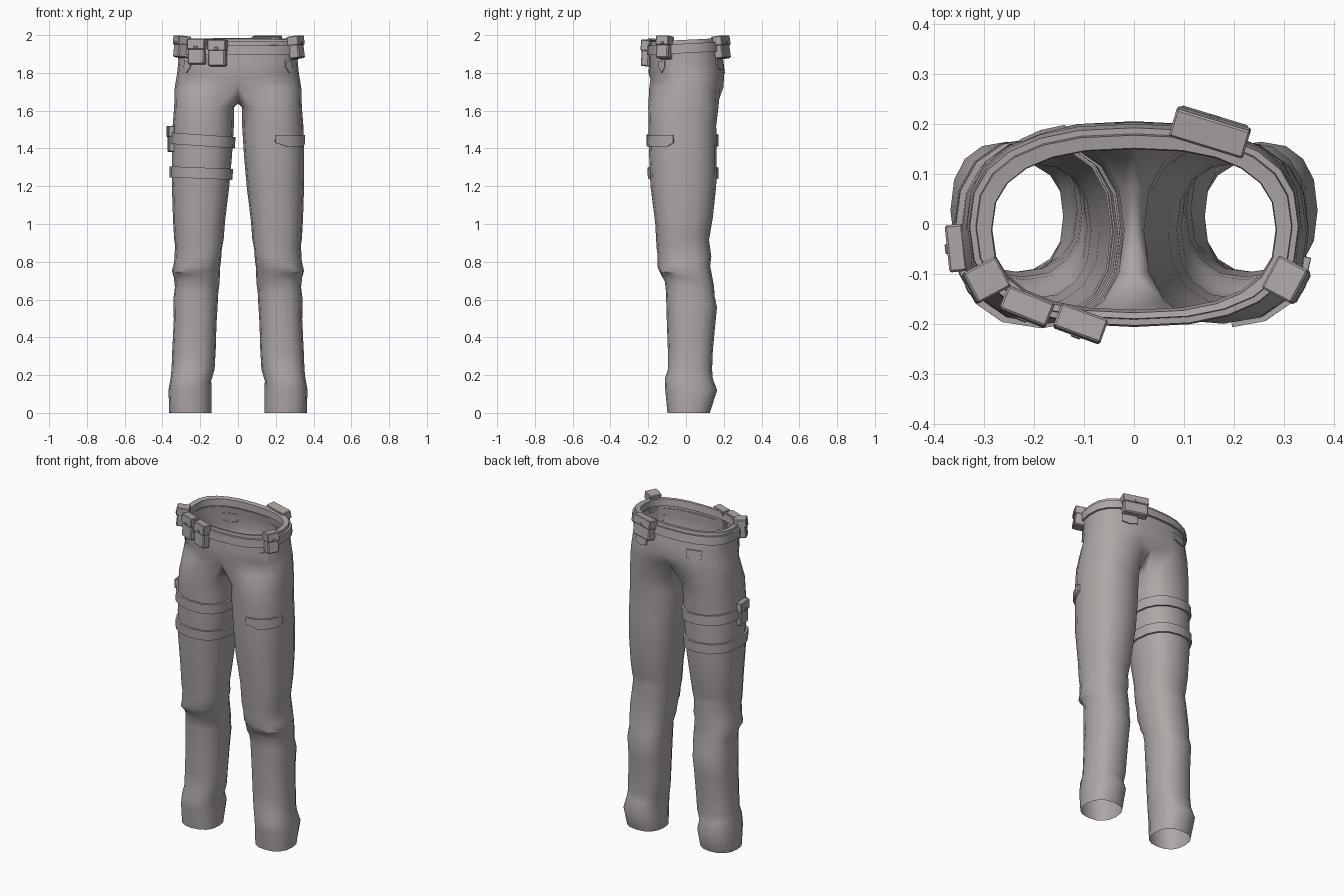
import bpy, bmesh, math
from mathutils import Matrix, Vector

if "Cube" in bpy.data.objects:
    bpy.data.objects.remove(bpy.data.objects["Cube"])

cloth = bpy.data.materials.new("warm grey cloth")
cloth.diffuse_color = (0.42, 0.385, 0.38, 1)
cloth.use_nodes = True
cloth.node_tree.nodes["Principled BSDF"].inputs["Base Color"].default_value = cloth.diffuse_color

# z, inner x, outer x, front y, back y, slope of the ring towards the outside, towards the back
LEG = [
    (1.62, .020, .338, -.200, .172, 0, 0), (1.52, .022, .346, -.198, .160, 0, 0),
    (1.36, .032, .350, -.195, .162, 0, 0), (1.20, .046, .350, -.188, .160, 0, 0),
    (1.02, .068, .344, -.163, .142, 0, .1), (.92, .076, .338, -.156, .130, 0, .3),
    (.875, .086, .333, -.150, .122, .1, .3), (.80, .090, .338, -.150, .134, 0, .2),
    (.765, .094, .350, -.142, .128, -.1, .1), (.70, .098, .340, -.130, .148, .15, -.2),
    (.655, .104, .334, -.112, .152, .1, -.3), (.60, .106, .342, -.106, .164, 0, -.3),
    (.48, .114, .340, -.102, .155, .1, -.1), (.33, .118, .348, -.096, .142, 0, 0),
    (.23, .124, .352, -.096, .138, 0, 0), (.18, .142, .356, -.112, .142, .1, 0),
    (.12, .140, .368, -.110, .165, 0, 0), (0, .140, .364, -.098, .126, 0, 0)]
# z, half width, front y, back y
HIP = [(1.975, .316, -.190, .178), (1.92, .320, -.194, .186), (1.86, .316, -.196, .197),
       (1.80, .322, -.198, .206), (1.765, .328, -.194, .206), (1.72, .335, -.200, .203)]


def spow(v, p):
    return math.copysign(abs(v) ** p, v)


def row_at(table, z):
    for a, b in zip(table, table[1:]):
        if a[0] >= z >= b[0]:
            t = (a[0] - z) / (a[0] - b[0])
            return [u + (v - u) * t for u, v in zip(a, b)]
    return table[0] if z > table[0][0] else table[-1]


def leg_pt(row, deg, off=0.0):
    z, xi, xo, yf, yb, sx, sy = row
    c, s = math.cos(math.radians(deg)), math.sin(math.radians(deg))
    dx = ((xo - xi) / 2 + off) * spow(c, .84)
    dy = ((yb - yf) / 2 + off) * spow(s, .84)
    return Vector(((xi + xo) / 2 + dx, (yf + yb) / 2 + dy, z + sx * dx + sy * dy))


def hip_pt(row, deg, off=0.0):
    z, a, yf, yb = row
    c, s = math.cos(math.radians(deg)), math.sin(math.radians(deg))
    y = (yf + yb) / 2 + ((yb - yf) / 2 + off) * spow(s, .8)
    lift = .05 * y if z > 1.85 else 0
    return Vector(((a + off) * spow(c, .8), y, z + lift))


def finish(name, bm, angle=40):
    bmesh.ops.recalc_face_normals(bm, faces=bm.faces)
    me = bpy.data.meshes.new(name)
    bm.to_mesh(me)
    bm.free()
    me.materials.append(cloth)
    ob = bpy.data.objects.new(name, me)
    bpy.context.collection.objects.link(ob)
    bpy.context.view_layer.objects.active = ob
    ob.select_set(True)
    bpy.ops.object.shade_smooth_by_angle(angle=math.radians(angle))
    ob.select_set(False)
    return ob


def loft(bm, rings, closed):
    vs = [[bm.verts.new(p) for p in r] for r in rings]
    for a, b in zip(vs, vs[1:]):
        n = len(a)
        for i in range(n if closed else n - 1):
            j = (i + 1) % n
            bm.faces.new((a[i], a[j], b[j], b[i]))
    return vs


# Trousers: half hips and one leg joined at the crotch seam, then mirrored
bm = bmesh.new()
half = [-90 + 15 * i for i in range(13)]
lip = [(1.93, .284, -.172, .150), (1.972, .286, -.178, .152)]
rings = [[hip_pt(r, d) for d in half] for r in lip + HIP]
rings[-2][0].y, rings[-2][-1].y = -.188, .186      # seat and fly seams
rings[-1][0] = Vector((0, -.170, 1.735))
rings[-1][-1] = Vector((0, .160, 1.73))
for i in (2, 3, 4):                                # hip crease at the front
    rings[-2][i].y += .012
    rings[-2][i].z += .012 * (i - 3)
for r in rings:
    r[0].x = r[-1].x = 0
top = loft(bm, rings, False)[-1]
top += [bm.verts.new(p) for p in ((0, .075, 1.66), (0, -.02, 1.637), (0, -.10, 1.66))]
legs = loft(bm, [[leg_pt(r, -135 + 22.5 * i) for i in range(16)] for r in LEG], True)
for i in range(16):
    j = (i + 1) % 16
    bm.faces.new((top[i], top[j], legs[0][j], legs[0][i]))
for v in legs[-1]:
    v.co.z = 0
trousers = finish("trousers", bm, 50)
mir = trousers.modifiers.new("mirror", "MIRROR")
mir.use_clip = True
mir.merge_threshold = .001


def band(name, point, z0, z1, off, degs, closed, side=1, slope=0.0, cut=0.0):
    """Raised strip that follows the cloth; cut lifts the lower corners."""
    bm = bmesh.new()
    rings = []
    n = len(degs)
    for k, (t, o) in enumerate(((1, -.004), (1, off), (0, off), (0, -.004))):
        ring = []
        for i, d in enumerate(degs):
            lift = cut if t == 0 and i in (0, n - 1) else 0
            p = point(z0 + (z1 - z0) * t + lift, d, o)
            p.z += slope * (p.x - .18)
            p.x *= side
            ring.append(p)
        rings.append(ring)
    vs = loft(bm, rings, closed)
    if not closed:
        for e in (0, -1):
            bm.faces.new([r[e] for r in vs])
    return finish(name, bm, 30)


def on_leg(z, d, o):
    r = list(row_at(LEG, z))
    r[0] = z
    return leg_pt(r, d, o)


def on_hip(z, d, o):
    r = list(row_at(HIP, z))
    r[0] = z
    return hip_pt(r, d, o)


# Belt, thigh straps and pocket flaps
band("belt", on_hip, 1.905, 1.955, .012, [15 * i for i in range(24)], True)
round16 = [22.5 * i for i in range(16)]
band("upper_thigh_strap", on_leg, 1.412, 1.472, .012, round16, True, -1, .07)
band("lower_thigh_strap", on_leg, 1.24, 1.298, .012, round16, True, -1, .04)
band("thigh_pocket_flap", on_leg, 1.41, 1.47, .010, [-88, -67.5, -45, -22.5, -12], False, 1, 0, .02)
for s, n in ((1, "right"), (-1, "left")):
    band(n + "_back_pocket_flap", on_hip, 1.815, 1.865, .007, [50, 60, 70], False, s, 0, .012)
    band(n + "_front_pocket_edge", on_hip, 1.80, 1.87, .004, [-42, -36, -30], False, s, 0, .03)


def box(bm, size, loc, bevel):
    g = bmesh.ops.create_cube(bm, size=1, matrix=Matrix.Translation(loc) @ Matrix.Diagonal((*size, 1)))
    edges = list({e for v in g["verts"] for e in v.link_edges})
    bmesh.ops.bevel(bm, geom=edges, offset=bevel, segments=1, affect="EDGES")


def pouch(name, loc, size, turn, roll=0, pitch=0):
    """Pouch whose local -y side carries the lid and its stud."""
    w, d, h = size
    bm = bmesh.new()
    box(bm, (w * .94, d * .9, h * .96), (0, 0, -h * .02), .006)
    box(bm, (w, d, h * .42), (0, -.003, h * .29), .004)
    box(bm, (.02, .008, .014), (0, -d / 2 - .003, h * .16), .002)
    rot = (Matrix.Rotation(math.radians(turn), 4, "Z") @ Matrix.Rotation(math.radians(roll), 4, "Y")
           @ Matrix.Rotation(math.radians(pitch), 4, "X"))
    bm.transform(Matrix.Translation(loc) @ rot)
    finish(name, bm, 30)


# Belt and thigh pouches
pouch("left_hip_pouch", (-.297, -.113, 1.938), (.068, .075, .115), -62, 0, -6)
pouch("left_front_pouch", (-.215, -.166, 1.912), (.10, .05, .135), -22, 0, -4)
pouch("centre_front_pouch", (-.107, -.200, 1.905), (.10, .05, .14), -20, 0, -4)
pouch("right_hip_pouch", (.307, -.113, 1.935), (.075, .068, .12), 62, 0, -8)
pouch("back_pouch", (.153, .186, 1.935), (.155, .058, .12), 163, 0, -8)
pouch("thigh_pouch", (-.354, -.048, 1.45), (.095, .036, .14), -84)
